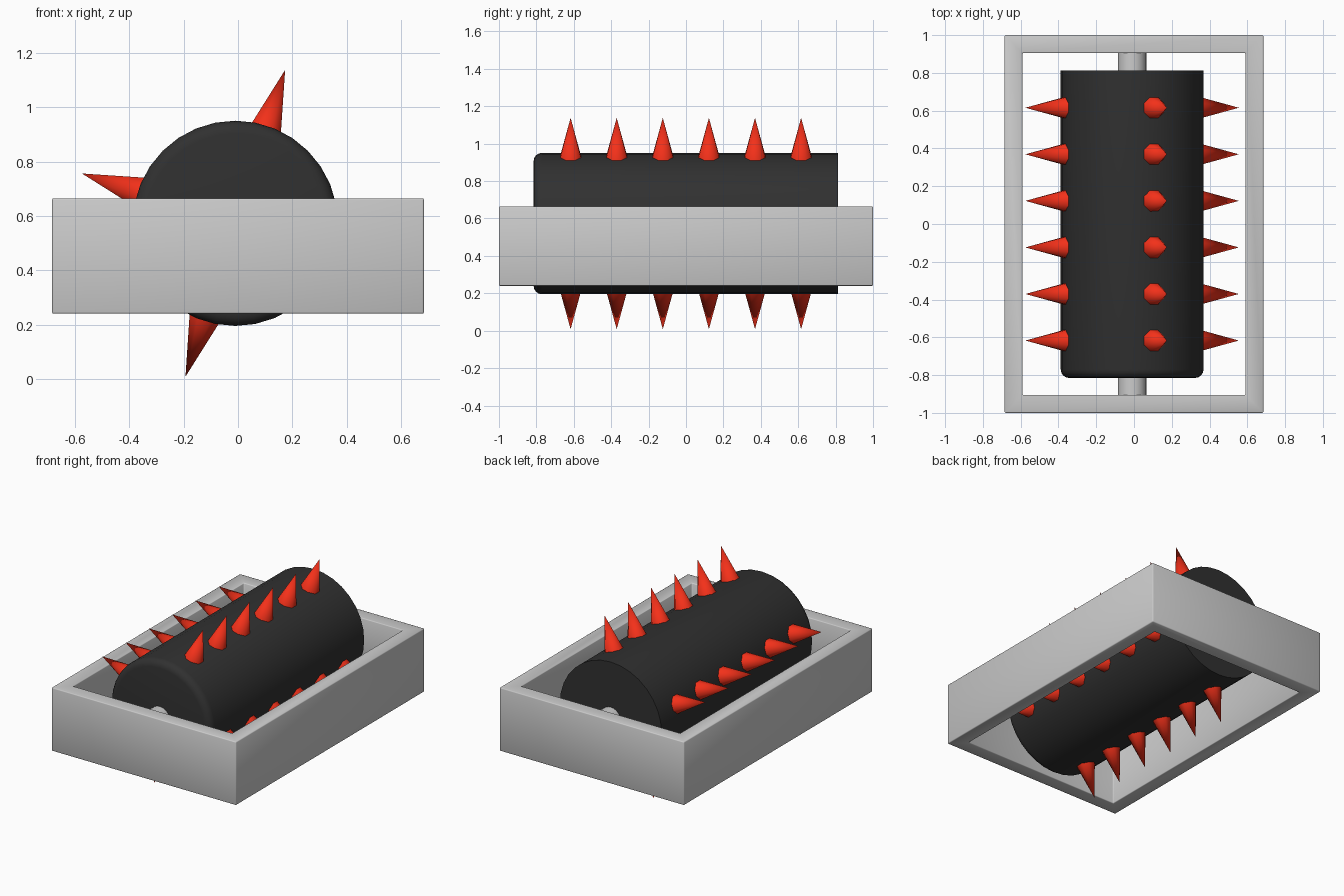
import bpy, bmesh, math
from mathutils import Matrix, Vector

if "Cube" in bpy.data.objects:
    bpy.data.objects.remove(bpy.data.objects["Cube"])

CX, CZ = -0.01, 0.573      # drum axis
R = 0.378                  # drum radius


def material(name, rgb):
    m = bpy.data.materials.new(name)
    m.diffuse_color = (*rgb, 1)
    m.use_nodes = True
    m.node_tree.nodes["Principled BSDF"].inputs["Base Color"].default_value = m.diffuse_color
    return m


def finish(bm, name, mat=None, angle=35):
    bmesh.ops.recalc_face_normals(bm, faces=bm.faces)
    me = bpy.data.meshes.new(name)
    bm.to_mesh(me)
    bm.free()
    ob = bpy.data.objects.new(name, me)
    bpy.context.collection.objects.link(ob)
    if mat:
        me.materials.append(mat)
    bpy.ops.object.select_all(action='DESELECT')
    ob.select_set(True)
    bpy.context.view_layer.objects.active = ob
    bpy.ops.object.shade_smooth_by_angle(angle=math.radians(angle))
    return ob


def lathe(name, profile, segments, mat=None):
    """Spin (radius, y) points around the drum axis."""
    bm = bmesh.new()
    vs = [bm.verts.new((CX + r, y, CZ)) for r, y in profile]
    es = [bm.edges.new(p) for p in zip(vs, vs[1:])]
    bmesh.ops.spin(bm, geom=vs + es, cent=(CX, 0, CZ), axis=(0, 1, 0),
                   angle=math.tau, steps=segments, use_duplicate=False)
    bmesh.ops.remove_doubles(bm, verts=bm.verts, dist=1e-5)
    return finish(bm, name, mat)


black = material("black_rubber", (0.03, 0.03, 0.03))
red = material("red_spike", (0.9, 0.03, 0.01))

# Rectangular frame: ring outline, extruded up
bm = bmesh.new()
corners = [(-1, -1), (1, -1), (1, 1), (-1, 1)]
outer = [bm.verts.new((sx * 0.685, sy, 0.24)) for sx, sy in corners]
inner = [bm.verts.new((sx * 0.59, sy * 0.905, 0.24)) for sx, sy in corners]
faces = [bm.faces.new((outer[i], outer[(i + 1) % 4], inner[(i + 1) % 4], inner[i]))
         for i in range(4)]
ext = bmesh.ops.extrude_face_region(bm, geom=faces, use_keep_orig=True)
bmesh.ops.translate(bm, vec=(0, 0, 0.425),
                    verts=[g for g in ext['geom'] if isinstance(g, bmesh.types.BMVert)])
bmesh.ops.recalc_face_normals(bm, faces=bm.faces)
sharp = [e for e in bm.edges if len(e.link_faces) == 2 and e.calc_face_angle() > 0.5]
bmesh.ops.bevel(bm, geom=sharp, offset=0.006, segments=2, profile=0.5, affect='EDGES')
finish(bm, "frame", angle=50)

# Drum: rounded front rim, sharp back rim
b = 0.045
rim = [(R - b + b * math.sin(a), -0.815 + b - b * math.cos(a))
       for a in (i * math.pi / 8 for i in range(5))]
lathe("drum", [(0, -0.815)] + rim + [(R, 0.813), (0, 0.813)], 32, black)

# Axle between the frame ends
lathe("axle", [(0, -0.92), (0.075, -0.92), (0.075, 0.92), (0, 0.92)], 24)

# Four rows of six spikes
base, tip = 0.345, 0.594
for row in range(4):
    a = math.radians(72 + 90 * row)
    d = Vector((math.cos(a), 0, math.sin(a)))
    rot = Matrix.Rotation(math.pi / 2 - a, 4, 'Y')
    bm = bmesh.new()
    for i in range(6):
        pos = Vector((CX, -0.617 + 0.2465 * i, CZ)) + d * (base + tip) / 2
        bmesh.ops.create_cone(bm, cap_ends=True, segments=8, radius1=0.068, radius2=0,
                              depth=tip - base,
                              matrix=Matrix.Translation(pos) @ rot
                              @ Matrix.Rotation(math.pi / 8, 4, 'Z'))
    bmesh.ops.remove_doubles(bm, verts=bm.verts, dist=1e-5)
    finish(bm, f"spike_row_{row + 1}", red, angle=50)
